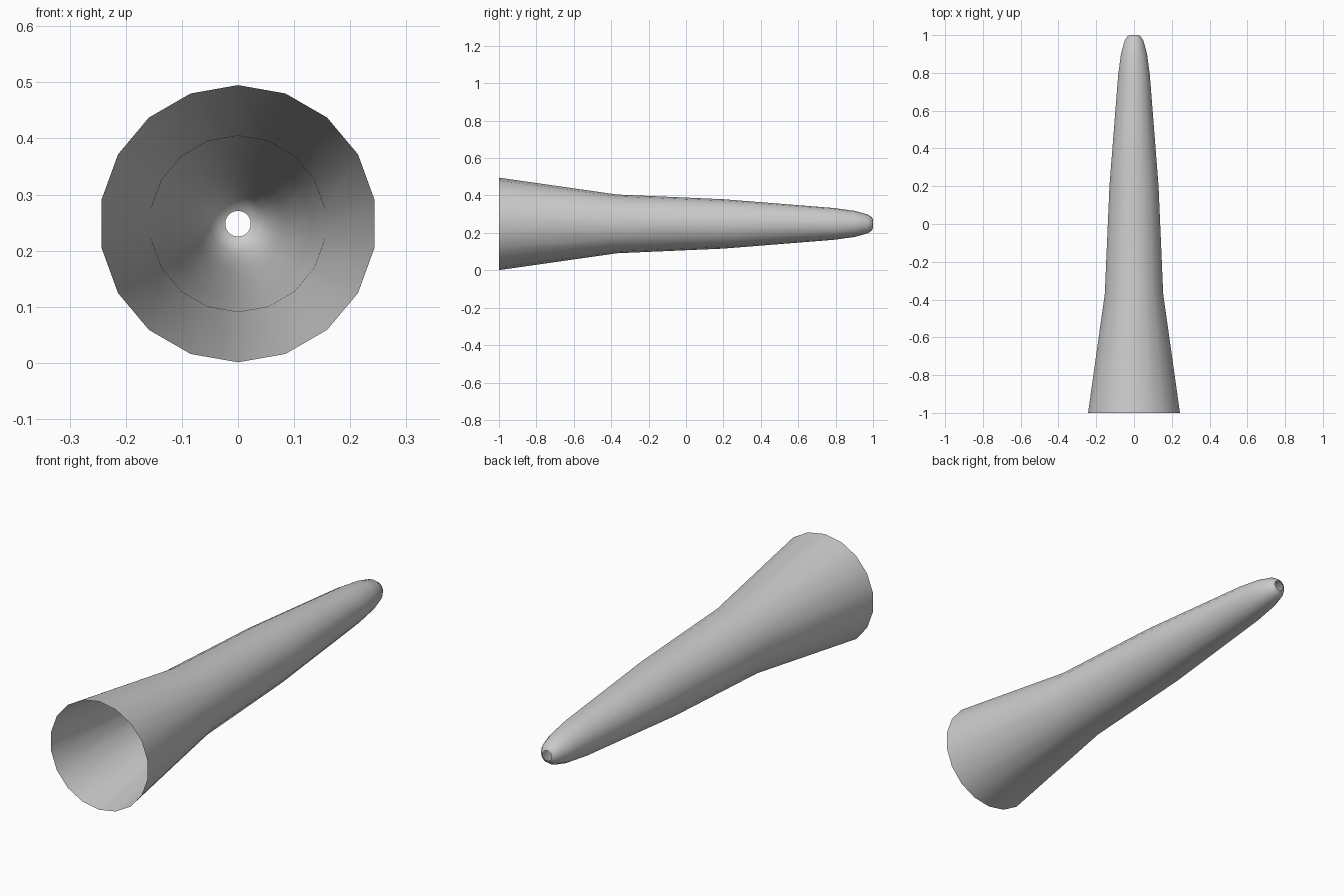
import bpy, bmesh
from math import sin, cos, pi

if "Cube" in bpy.data.objects:
    bpy.data.objects.remove(bpy.data.objects["Cube"])

SIDES = 18
CENTRE_Z = 0.248
# (y, radius) from the flared open end to the rounded tip
PROFILE = [(-1.0, 0.247), (-0.37, 0.157), (0.2, 0.132), (0.79, 0.085),
           (0.9, 0.07), (0.97, 0.051), (0.993, 0.036), (1.0, 0.023)]

# Open nozzle shell: one ring per profile point, bridged with quads
bm = bmesh.new()
rings = []
for y, r in PROFILE:
    rings.append([bm.verts.new((r * sin(2 * pi * i / SIDES), y,
                                CENTRE_Z + r * cos(2 * pi * i / SIDES)))
                  for i in range(SIDES)])
for a, b in zip(rings, rings[1:]):
    for i in range(SIDES):
        j = (i + 1) % SIDES
        face = bm.faces.new((a[i], b[i], b[j], a[j]))
        face.smooth = True
bm.normal_update()
# Make the faces point outwards
f = next(iter(bm.faces))
c = f.calc_center_median()
if f.normal.x * c.x + f.normal.z * (c.z - CENTRE_Z) < 0:
    bmesh.ops.reverse_faces(bm, faces=bm.faces[:])

mesh = bpy.data.meshes.new("nozzle")
bm.to_mesh(mesh)
bm.free()
nozzle = bpy.data.objects.new("nozzle", mesh)
bpy.context.collection.objects.link(nozzle)
